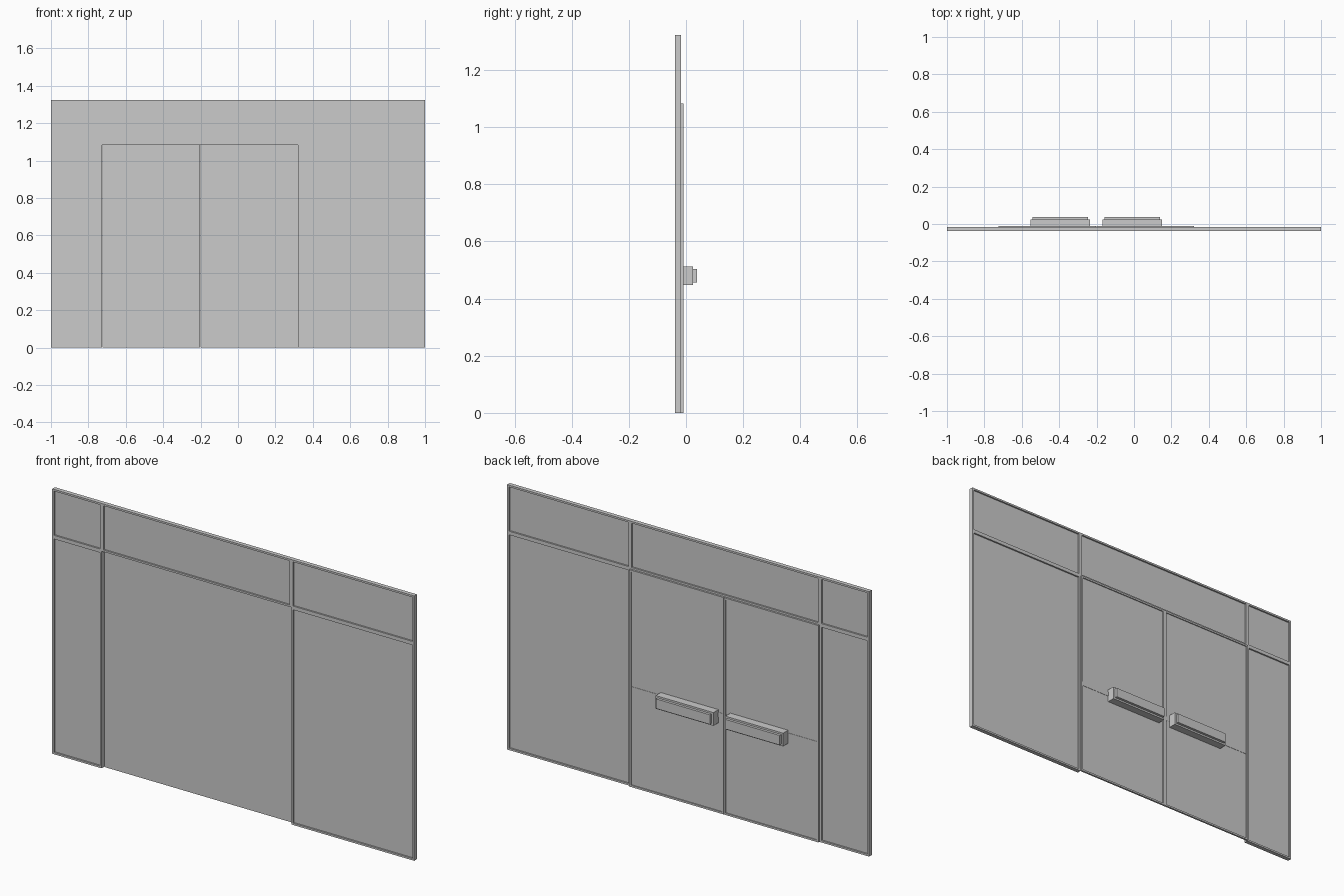
import bpy, bmesh
from mathutils import Vector

if "Cube" in bpy.data.objects:
    bpy.data.objects.remove(bpy.data.objects["Cube"])

FRONT, BACK, DOOR_BACK = -0.038, -0.017, -0.0095
RIM = 0.013


def finish(name, bm):
    mesh = bpy.data.meshes.new(name)
    bm.to_mesh(mesh)
    bm.free()
    obj = bpy.data.objects.new(name, mesh)
    bpy.context.collection.objects.link(obj)
    return obj


def add_box(bm, x, y, z):
    verts = bmesh.ops.create_cube(bm, size=1)["verts"]
    for v in verts:
        v.co = Vector([(a + b) / 2 + c * (b - a) for c, (a, b) in zip(v.co, (x, y, z))])


def panel(name, x, y, z, sides, depth):
    """Slab whose listed faces (-1 front, 1 back) are recessed inside a rim."""
    bm = bmesh.new()
    add_box(bm, x, y, z)
    bm.normal_update()
    for s in sides:
        face = max(bm.faces, key=lambda f: (f.normal.y * s > 0.9) * f.calc_area())
        bmesh.ops.inset_region(bm, faces=[face], thickness=RIM)
        # straight recess walls
        walls = bmesh.ops.extrude_discrete_faces(bm, faces=[face])["faces"]
        for v in walls[0].verts:
            v.co.y -= s * depth
        bm.normal_update()
    return finish(name, bm)


# fixed glazing: side lights and the row above the doors
X = (-1.0, -0.727, 0.321, 1.0)
SPLIT, TOP = 1.084, 1.323
for i, label in enumerate(("left", "middle", "right")):
    span = (X[i], X[i + 1])
    panel(label + "_transom", span, (FRONT, BACK), (SPLIT, TOP), (-1, 1), 0.008)
    if label != "middle":
        panel(label + "_sidelight", span, (FRONT, BACK), (0, SPLIT), (-1, 1), 0.008)

# pair of doors mounted on the back, with push handles
MID = -0.202
for side, label in ((-1, "left"), (1, "right")):
    def across(a, b):
        return tuple(sorted((MID + side * a, MID + side * b)))

    panel(label + "_door", across(0.0005, 0.523), (BACK - 0.002, DOOR_BACK),
          (0, SPLIT - 0.001), (1,), 0.005)

    # thin rail lying on the glass
    rail = bmesh.new()
    add_box(rail, across(RIM, 0.51), (DOOR_BACK - 0.006, DOOR_BACK - 0.0035), (0.477, 0.50))
    finish(label + "_door_rail", rail)

    # handle block with a smaller raised grip
    handle = bmesh.new()
    add_box(handle, across(0.033, 0.352), (DOOR_BACK - 0.005, 0.025), (0.447, 0.513))
    add_box(handle, across(0.043, 0.342), (0.024, 0.038), (0.456, 0.504))
    finish(label + "_push_handle", handle)
